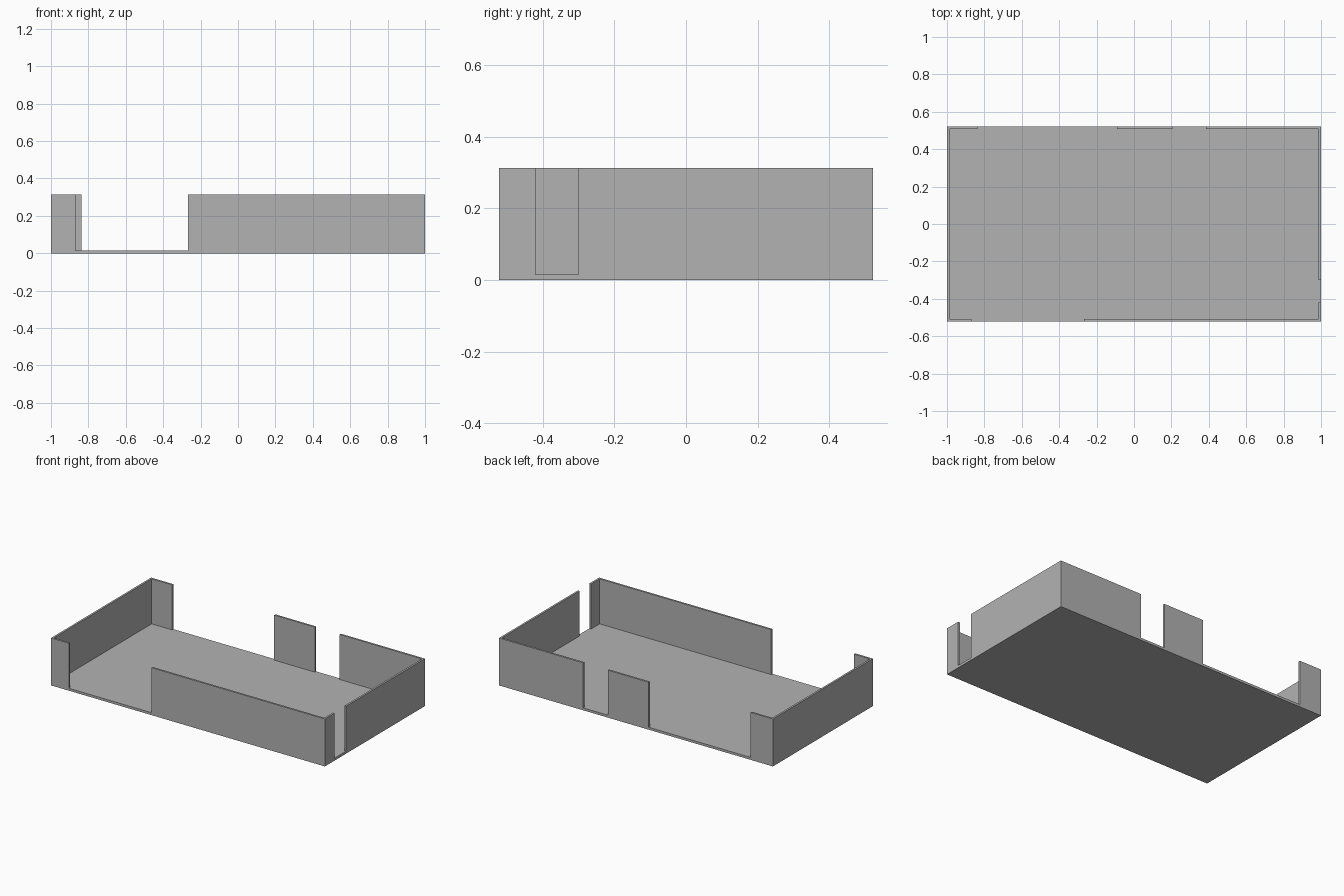
import bpy, bmesh, math

if "Cube" in bpy.data.objects:
    bpy.data.objects.remove(bpy.data.objects["Cube"], do_unlink=True)

X, Y, H = 1.0, 0.522, 0.313      # half length, half width, height
FLOOR, WALL = 0.016, 0.013       # floor and wall thickness
OVER = 0.1                       # how far cutters reach past the shell

grey = bpy.data.materials.new("plain_grey")
grey.use_nodes = True
colour = (0.448, 0.448, 0.448, 1)
grey.diffuse_color = colour
grey.node_tree.nodes["Principled BSDF"].inputs["Base Color"].default_value = colour


def box(name, x0, x1, y0, y1, z0, z1):
    bm = bmesh.new()
    bmesh.ops.create_cube(bm, size=1)
    for v in bm.verts:
        v.co.x = x1 if v.co.x > 0 else x0
        v.co.y = y1 if v.co.y > 0 else y0
        v.co.z = z1 if v.co.z > 0 else z0
    mesh = bpy.data.meshes.new(name)
    bm.to_mesh(mesh)
    bm.free()
    obj = bpy.data.objects.new(name, mesh)
    bpy.context.collection.objects.link(obj)
    return obj


def cut(target, name, x0, x1, y0, y1):
    """Remove everything above the floor inside the given plan rectangle."""
    cutter = box(name, x0, x1, y0, y1, FLOOR, H + OVER)
    cutter.hide_render = True
    mod = target.modifiers.new(name, 'BOOLEAN')
    mod.operation = 'DIFFERENCE'
    mod.solver = 'EXACT'
    mod.object = cutter
    bpy.context.view_layer.objects.active = target
    bpy.ops.object.modifier_apply(modifier=mod.name)
    bpy.data.objects.remove(cutter, do_unlink=True)


# Outer block, hollowed into a floor with four thin walls
shell = box("floor_and_walls", -X, X, -Y, Y, 0, H)
shell.data.materials.append(grey)
cut(shell, "room_space", -X + WALL, X - WALL, -Y + WALL, Y - WALL)

# Openings through the front, back and left walls
cut(shell, "front_opening", -0.87, -0.266, -Y - OVER, -Y + OVER)
for x0, x1 in ((-0.838, -0.092), (0.205, 0.386)):
    cut(shell, "back_opening", x0, x1, Y - OVER, Y + OVER)
cut(shell, "left_doorway", X - OVER, X + OVER, -0.42, -0.30)

# Tidy the seams left on flat surfaces
bm = bmesh.new()
bm.from_mesh(shell.data)
bmesh.ops.remove_doubles(bm, verts=bm.verts, dist=0.0001)
bmesh.ops.dissolve_limit(bm, angle_limit=math.radians(1), verts=bm.verts, edges=bm.edges)
for face in bm.faces:
    face.material_index = 0
bm.to_mesh(shell.data)
bm.free()
